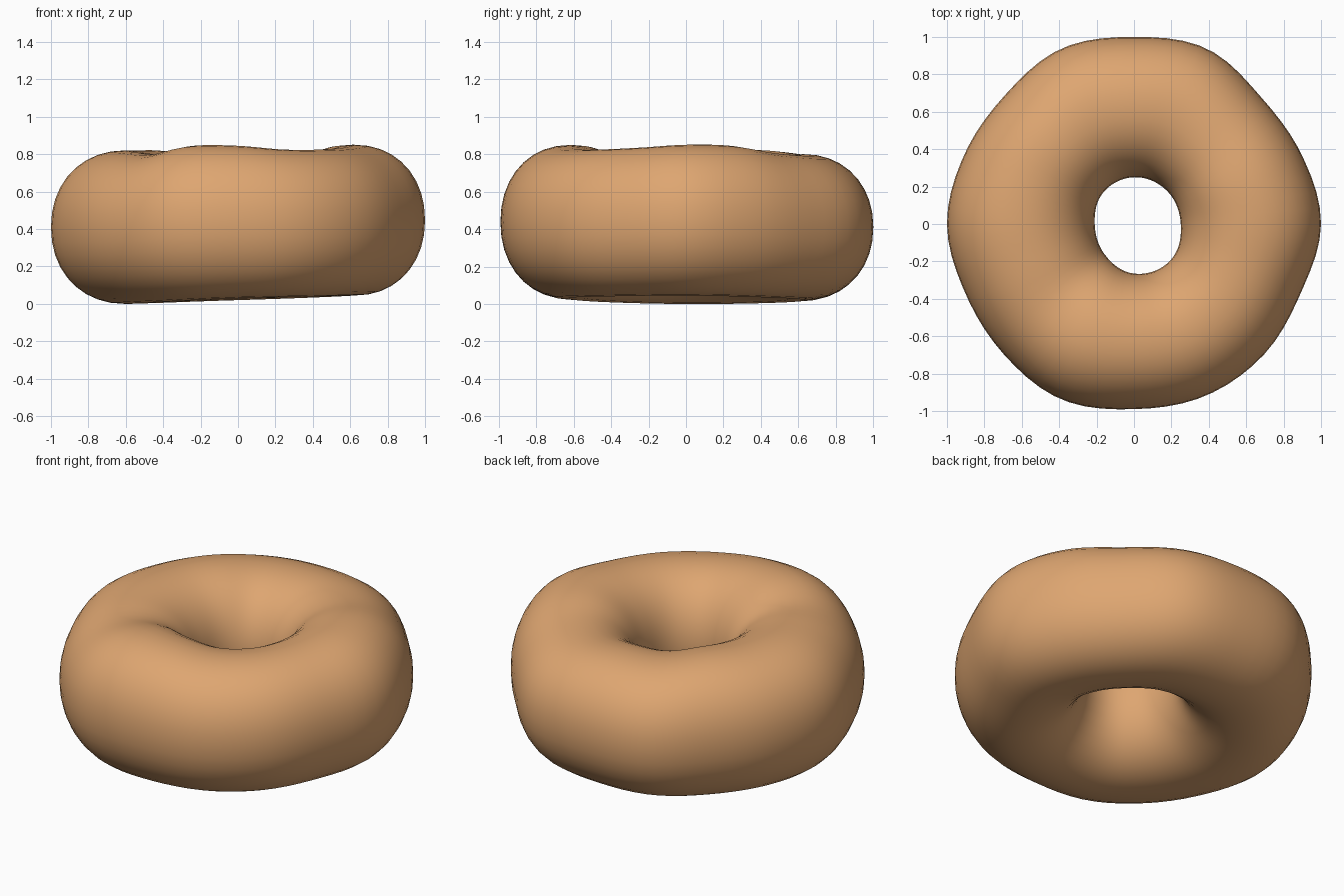
import bpy
import bmesh
from math import sin, cos, tau, copysign, floor

default_cube = bpy.data.objects.get("Cube")
if default_cube:
    bpy.data.objects.remove(default_cube, do_unlink=True)

AROUND, TUBE = 72, 36

# Hand-shaped variation, evenly spaced counter-clockwise from the left side (+x)
OUTER = [1, .97, .96, 1.015, 1, 1.015, .975, .98,
         1, .975, .985, 1.015, .99, .995, .985, .965]
INNER = [.25, .25, .25, .235, .21, .225, .265, .275]
TOP = [.85, .845, .81, .795, .80, .80, .82, .82,
       .82, .81, .80, .845, .845, .825, .825, .835]
BOTTOM = [.045, .035, .02, .005, 0, .01, .03, .04]


def cyclic(keys, turn):
    """Smooth closed interpolation through the keys, turn in 0..1."""
    n = len(keys)
    i = floor(turn * n)
    t = turn * n - i
    a, b, c, d = (keys[(i + k) % n] for k in (-1, 0, 1, 2))
    return b + t * (c - a + t * (2*a - 5*b + 4*c - d + t * (3*(b - c) + d - a))) / 2


def rounded(value):
    """Slightly squarer than an ellipse."""
    return copysign(abs(value) ** 0.94, value)


# Dough colour
dough = bpy.data.materials.new("golden dough")
dough.use_nodes = True
colour = (.73, .38, .165, 1)
dough.diffuse_color = colour
dough.node_tree.nodes["Principled BSDF"].inputs["Base Color"].default_value = colour

# Ring: sweep an uneven rounded section around the hole
bm = bmesh.new()
rings = []
for i in range(AROUND):
    turn = i / AROUND
    outer, inner, top, bottom = (cyclic(k, turn) for k in (OUTER, INNER, TOP, BOTTOM))
    ring = []
    for j in range(TUBE):
        section = tau * j / TUBE
        radius = (outer + inner) / 2 + (outer - inner) / 2 * rounded(cos(section))
        height = (top + bottom) / 2 + (top - bottom) / 2 * rounded(sin(section))
        ring.append(bm.verts.new((radius * cos(tau * turn), radius * sin(tau * turn), height)))
    rings.append(ring)

for i in range(AROUND):
    here, after = rings[i], rings[(i + 1) % AROUND]
    for j in range(TUBE):
        k = (j + 1) % TUBE
        bm.faces.new((here[j], after[j], after[k], here[k]))

bmesh.ops.recalc_face_normals(bm, faces=bm.faces)
for face in bm.faces:
    face.smooth = True
mesh = bpy.data.meshes.new("dough_ring")
bm.to_mesh(mesh)
bm.free()
mesh.materials.append(dough)
bpy.context.collection.objects.link(bpy.data.objects.new("dough_ring", mesh))
